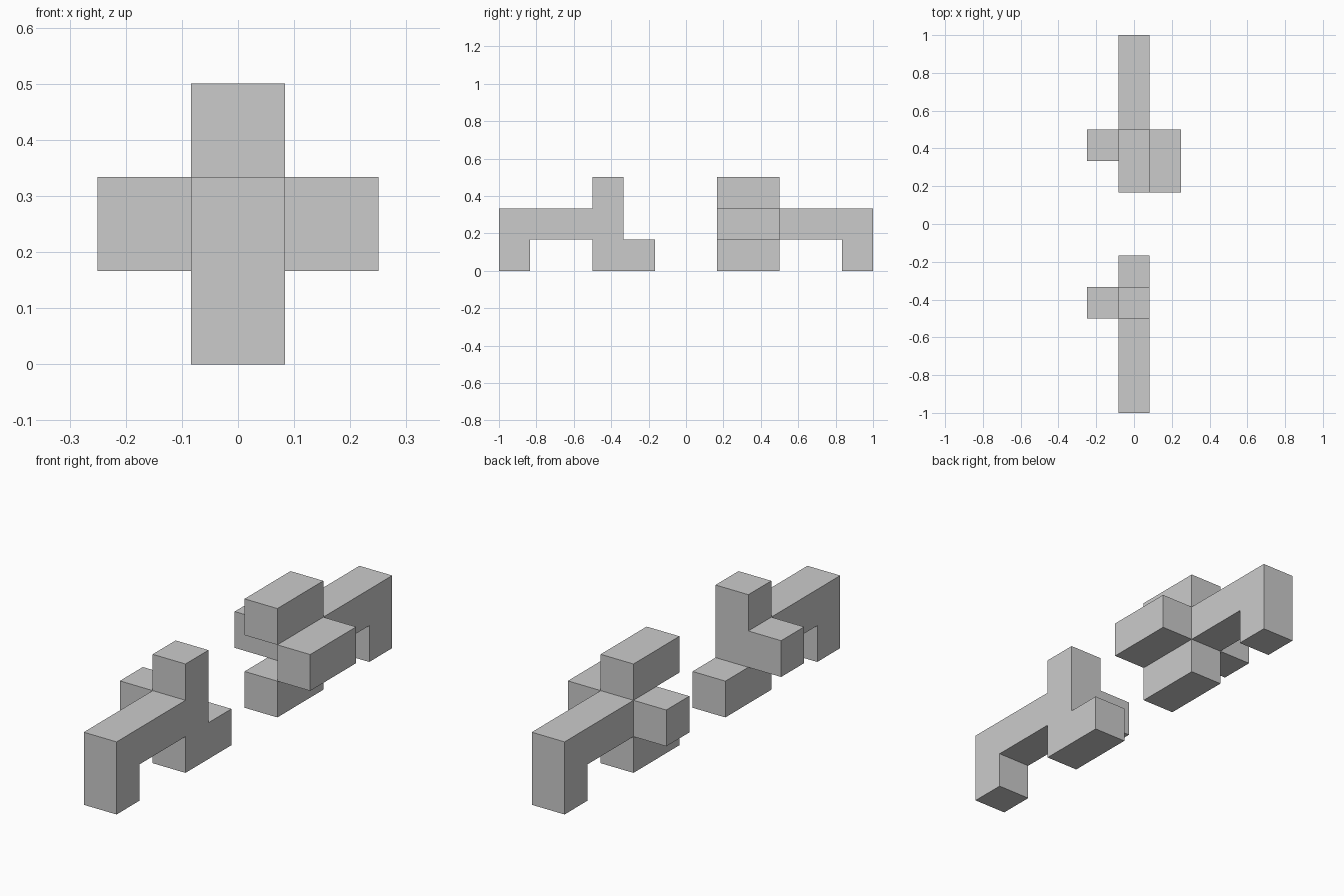
import bpy, bmesh, math
from mathutils import Vector

if "Cube" in bpy.data.objects:
    bpy.data.objects.remove(bpy.data.objects["Cube"])

U = 1 / 6  # cube size; the model is 3 x 12 x 3 cubes


def cells(x, y, z, nx=1, ny=1, nz=1):
    """A bar of cubes starting at the given cell."""
    return {(x + i, y + j, z + k)
            for i in range(nx) for j in range(ny) for k in range(nz)}


def build(name, *bars):
    """Join bars of cubes into one clean outer skin."""
    solid = set().union(*bars)
    bm = bmesh.new()
    for c in solid:
        for axis in range(3):
            for side in (0, 1):
                n = list(c)
                n[axis] += 2 * side - 1
                if tuple(n) in solid:
                    continue
                a, b = (axis + 1) % 3, (axis + 2) % 3
                quad = []
                for da, db in ((0, 0), (1, 0), (1, 1), (0, 1)):
                    p = Vector(c)
                    p[axis] += side
                    p[a] += da
                    p[b] += db
                    quad.append(bm.verts.new(
                        ((p.x - 0.5) * U, (p.y - 6) * U, p.z * U)))
                bm.faces.new(quad if side else quad[::-1])
    bmesh.ops.remove_doubles(bm, verts=bm.verts[:], dist=1e-4)
    bmesh.ops.dissolve_limit(bm, angle_limit=math.radians(1),
                             verts=bm.verts[:], edges=bm.edges[:])
    mesh = bpy.data.meshes.new(name)
    bm.to_mesh(mesh)
    bm.free()
    obj = bpy.data.objects.new(name, mesh)
    bpy.context.collection.objects.link(obj)


# Front piece: beam, end foot, upright post, toe and left stub
build("front_piece",
      cells(0, 0, 1, ny=4),
      cells(0, 0, 0),
      cells(0, 3, 0, nz=3),
      cells(0, 4, 0),
      cells(-1, 3, 1))

# Back piece: beam, end foot, three prongs around a hollow, left stub
build("back_piece",
      cells(0, 8, 1, ny=4),
      cells(0, 11, 0),
      cells(0, 7, 0, ny=2),
      cells(0, 7, 2, ny=2),
      cells(1, 7, 1, ny=2),
      cells(-1, 8, 1))
